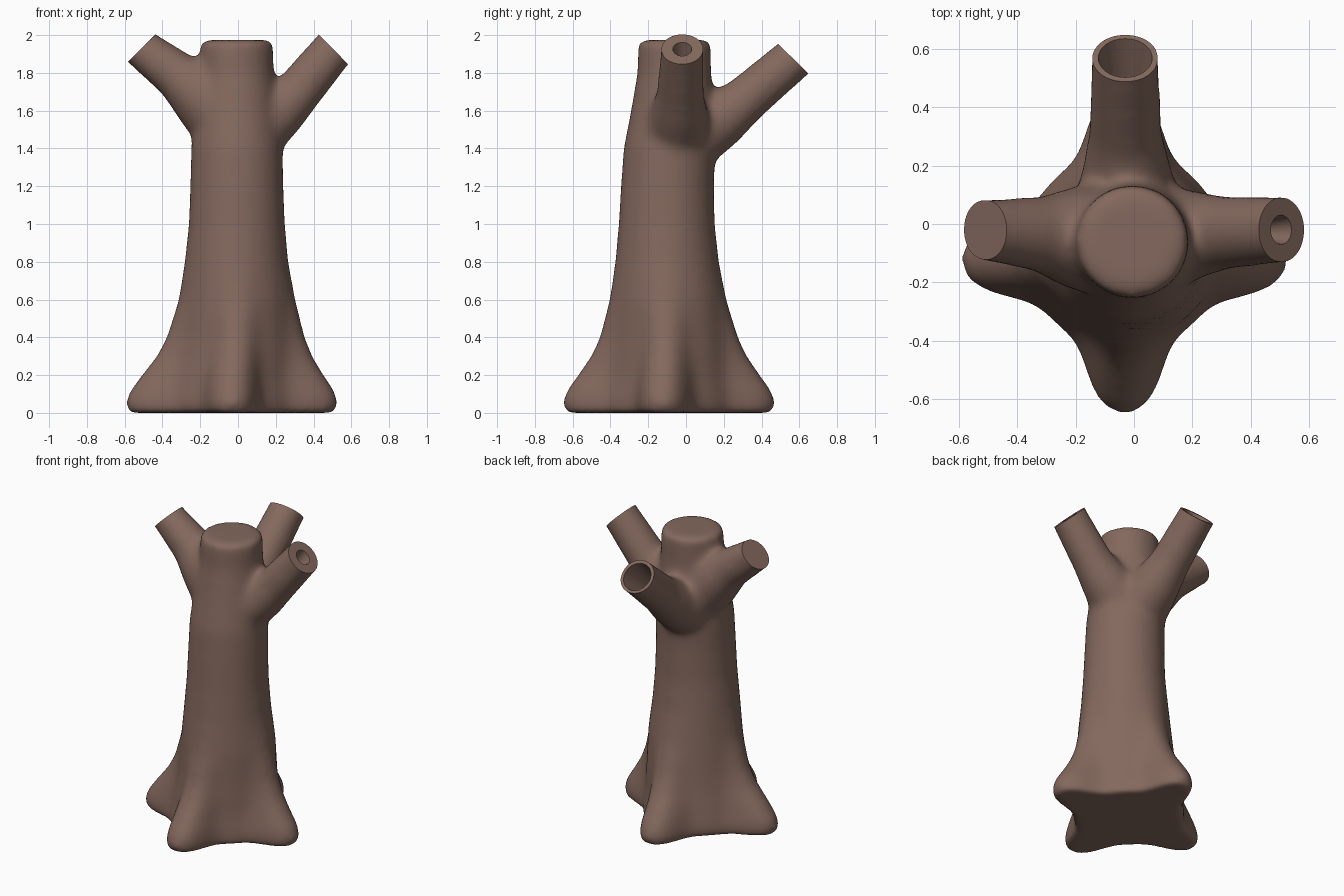
import bpy, bmesh, math
from mathutils import Vector, Matrix

if "Cube" in bpy.data.objects:
    bpy.data.objects.remove(bpy.data.objects["Cube"])

bark = bpy.data.materials.new("bark brown")
bark.diffuse_color = (0.23, 0.14, 0.11, 1)
bark.use_nodes = True
bark.node_tree.nodes["Principled BSDF"].inputs["Base Color"].default_value = bark.diffuse_color


def loft(bm, rings):
    """Closed skin through a list of equally sized point rings."""
    loops = [[bm.verts.new(p) for p in ring] for ring in rings]
    n = len(loops[0])
    faces = [bm.faces.new(loops[0]), bm.faces.new(loops[-1])]
    for a, b in zip(loops, loops[1:]):
        for i in range(n):
            j = (i + 1) % n
            faces.append(bm.faces.new((a[i], a[j], b[j], b[i])))
    bmesh.ops.recalc_face_normals(bm, faces=faces)


def make_object(name, bm):
    mesh = bpy.data.meshes.new(name)
    bm.to_mesh(mesh)
    bm.free()
    ob = bpy.data.objects.new(name, mesh)
    bpy.context.collection.objects.link(ob)
    return ob


bm = bmesh.new()

# Trunk: z, centre x, centre y, radius between roots, radius along roots
SECTIONS = [
    (0.00, -0.033, -0.090, 0.345, 0.552), (0.06, -0.033, -0.090, 0.345, 0.566),
    (0.12, -0.030, -0.090, 0.335, 0.542), (0.20, -0.028, -0.090, 0.323, 0.485),
    (0.30, -0.018, -0.090, 0.312, 0.415), (0.40, -0.012, -0.090, 0.303, 0.368),
    (0.60, -0.005, -0.095, 0.290, 0.310), (0.80, -0.008, -0.100, 0.270, 0.275),
    (1.00, -0.006, -0.102, 0.254, 0.255), (1.20, -0.006, -0.098, 0.247, 0.247),
    (1.40, -0.006, -0.088, 0.243, 0.243), (1.60, -0.006, -0.072, 0.220, 0.220),
    (1.80, -0.006, -0.062, 0.196, 0.196), (1.975, -0.006, -0.060, 0.192, 0.192),
]
ROOTS = [math.radians(a) for a in (-4, 90, 184, 270)]
rings = []
for z, cx, cy, r0, r1 in SECTIONS:
    ring = []
    for i in range(96):
        a = math.tau * i / 96
        w = 0
        for root in ROOTS:
            d = abs(math.remainder(a - root, math.tau))
            w += math.exp(-(d / math.radians(18.5)) ** 2.4)
        r = r0 + (r1 - r0) * min(w, 1)
        ring.append((cx + r * math.cos(a), cy + r * math.sin(a), z))
    rings.append(ring)
loft(bm, rings)

# Branches: path points with radius, cut normal, hollow (radius, depth)
BRANCHES = [
    ([((0.00, -0.055, 1.45), 0.17), ((0.13, -0.045, 1.54), 0.175),
      ((0.22, -0.035, 1.60), 0.148), ((0.31, -0.03, 1.69), 0.126),
      ((0.505, -0.02, 1.925), 0.114)],
     (0.71, 0, 0.70), (0.062, 0.14)),
    ([((0.00, -0.06, 1.47), 0.18), ((-0.13, -0.05, 1.63), 0.195),
      ((-0.22, -0.045, 1.71), 0.170), ((-0.32, -0.035, 1.785), 0.130),
      ((-0.51, -0.02, 1.93), 0.106)],
     (-0.71, 0, 0.71), None),
    ([((-0.02, -0.04, 1.44), 0.18), ((-0.025, 0.08, 1.50), 0.180),
      ((-0.025, 0.19, 1.56), 0.152), ((-0.03, 0.31, 1.655), 0.126),
      ((-0.03, 0.568, 1.875), 0.116)],
     (0, 0.70, 0.715), (0.1, 0.30)),
]
cutters = []
for path, normal, hollow in BRANCHES:
    pts = [Vector(p) for p, r in path]
    radii = [r for p, r in path]
    tip = pts[-1].copy()
    axis = (pts[-1] - pts[-2]).normalized()
    pts.append(tip + axis * 0.15)      # extra length, trimmed off later
    radii.append(radii[-1])
    rings = []
    for k, p in enumerate(pts):
        t = pts[min(k + 1, len(pts) - 1)] - pts[max(k - 1, 0)]
        rot = t.to_track_quat('Z', 'Y')
        rings.append([p + rot @ Vector((radii[k] * math.cos(math.tau * i / 32),
                                        radii[k] * math.sin(math.tau * i / 32), 0))
                      for i in range(32)])
    loft(bm, rings)

    # Cutter for the flat sawn end
    rot = Vector(normal).to_track_quat('Z', 'Y').to_matrix().to_4x4()
    cb = bmesh.new()
    bmesh.ops.create_cube(cb, size=0.4, matrix=Matrix.Translation(tip) @ rot
                          @ Matrix.Translation((0, 0, 0.2)))
    cutters.append(make_object("end_cutter", cb))
    # Cutter for the tapering hollow
    if hollow:
        r, depth = hollow
        rot = axis.to_track_quat('Z', 'Y').to_matrix().to_4x4()
        cb = bmesh.new()
        bmesh.ops.create_cone(cb, cap_ends=True, segments=32, radius1=r * 0.4,
                              radius2=r * 1.1, depth=depth + 0.1,
                              matrix=Matrix.Translation(tip - axis * (depth - 0.1) / 2) @ rot)
        cutters.append(make_object("hollow_cutter", cb))

# Fuse and soften everything, then cut the branch ends
tree = make_object("tree_trunk", bm)
rm = tree.modifiers.new("fuse", 'REMESH')
rm.mode = 'VOXEL'
rm.voxel_size = 0.018
sm = tree.modifiers.new("soften", 'SMOOTH')
sm.factor = 0.5
sm.iterations = 28
for c in cutters:
    c.hide_render = True
    b = tree.modifiers.new("cut", 'BOOLEAN')
    b.operation = 'DIFFERENCE'
    b.solver = 'EXACT'
    b.object = c

# Bake the modifiers and drop the cutters
deps = bpy.context.evaluated_depsgraph_get()
baked = bpy.data.meshes.new_from_object(tree.evaluated_get(deps))
tree.modifiers.clear()
tree.data = baked
for c in cutters:
    bpy.data.objects.remove(c)
baked.materials.clear()
baked.materials.append(bark)
for p in baked.polygons:
    p.material_index = 0

bpy.ops.object.select_all(action='DESELECT')
tree.select_set(True)
bpy.context.view_layer.objects.active = tree
bpy.ops.object.shade_smooth_by_angle(angle=math.radians(40))
